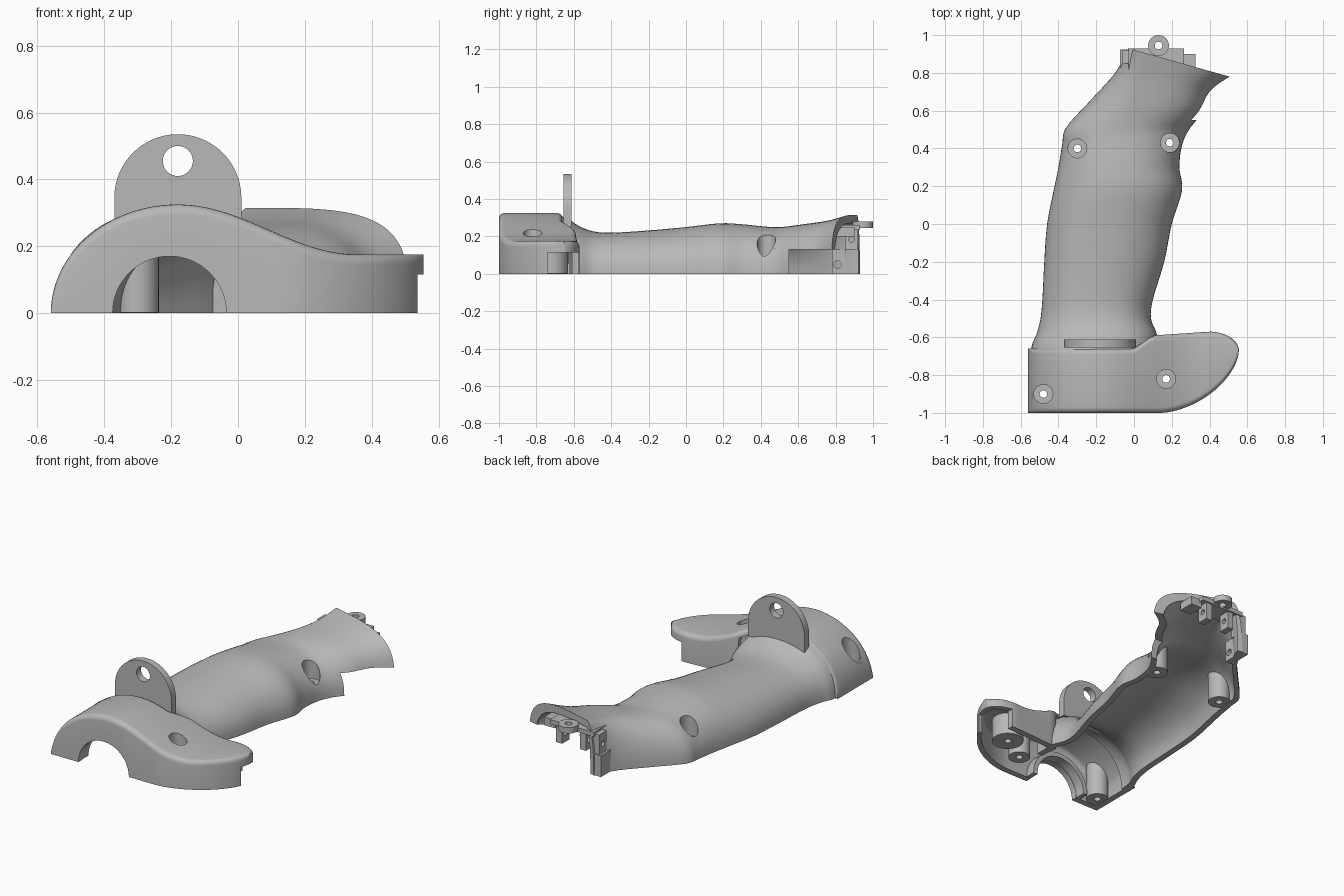
import bpy, bmesh, math
from mathutils import Vector, Matrix

cube = bpy.data.objects.get("Cube")
if cube:
    bpy.data.objects.remove(cube, do_unlink=True)

grey = bpy.data.materials.new("light grey plastic")
grey.use_nodes = True
grey.diffuse_color = (0.48, 0.48, 0.48, 1)
grey.node_tree.nodes["Principled BSDF"].inputs["Base Color"].default_value = grey.diffuse_color
parts = []
WALL = 0.038


def finish(name, bm):
    bmesh.ops.recalc_face_normals(bm, faces=bm.faces)
    mesh = bpy.data.meshes.new(name)
    bm.to_mesh(mesh)
    bm.free()
    obj = bpy.data.objects.new(name, mesh)
    bpy.context.collection.objects.link(obj)
    return obj


def loft(name, rings):
    """Closed solid skinned through equal rings of points."""
    bm = bmesh.new()
    rows = [[bm.verts.new(p) for p in ring] for ring in rings]
    n = len(rows[0])
    for a, b in zip(rows, rows[1:]):
        for i in range(n):
            j = (i + 1) % n
            bm.faces.new((a[i], a[j], b[j], b[i]))
    bm.faces.new(rows[0])
    bm.faces.new(rows[-1])
    return finish(name, bm)


def box(name, low, high):
    low, high = Vector(low), Vector(high)
    bm = bmesh.new()
    bmesh.ops.create_cube(bm, size=1)
    for v in bm.verts:
        v.co = (low + high) / 2 + v.co * (high - low)
    return finish(name, bm)


def cylinder(name, center, radius, length, axis="Z", sides=40):
    turn = {"Z": Matrix(), "Y": Matrix.Rotation(math.pi / 2, 4, "X"),
            "X": Matrix.Rotation(math.pi / 2, 4, "Y")}[axis]
    bm = bmesh.new()
    bmesh.ops.create_cone(bm, cap_ends=True, segments=sides, radius1=radius, radius2=radius,
                          depth=length, matrix=Matrix.Translation(center) @ turn)
    return finish(name, bm)


def combine(obj, tool, operation="DIFFERENCE"):
    """Apply a boolean with a temporary tool, then drop the tool."""
    mod = obj.modifiers.new("cut", "BOOLEAN")
    mod.operation, mod.solver, mod.object = operation, "EXACT", tool
    graph = bpy.context.evaluated_depsgraph_get()
    mesh = bpy.data.meshes.new_from_object(obj.evaluated_get(graph))
    obj.modifiers.clear()
    obj.data = mesh
    bpy.data.objects.remove(tool, do_unlink=True)


# --- Base foot with side spur: rounded sections swept along x
def foot_height(x):
    if x < -0.18:
        return 0.325 * math.sqrt(max(0, 1 - ((x + 0.18) / 0.38) ** 2))
    return 0.25 + 0.075 * math.cos(math.pi * min(1, (x + 0.18) / 0.54))


def foot_front(x):
    u = min(1, max(0, (x - 0.14) / 0.415))
    return -0.67 - 0.33 * (1 - u ** 1.7) ** (1 / 1.7)


def foot_back(x):
    if x < 0.1:
        return -0.66 + 0.07 * max(0, x / 0.1)
    u = min(1, max(0, (x - 0.4) / 0.155))
    return -0.59 + 0.02 * min(1, (x - 0.1) / 0.3) - 0.1 * (1 - math.sqrt(1 - u * u))


def foot_solid(name, t=0):
    rings = []
    for i in range(61):
        x = -0.0025 - (0.5575 - t) * math.cos(math.pi * i / 60)
        h = max(0.01, foot_height(x) - t)
        front = foot_front(x) + t
        back = -0.5 if t and x < 0.06 else foot_back(x) - t
        back = max(back, front + 0.02)
        r = min(0.03, h / 2, (back - front) * 0.45)
        floor = -0.05 if t else 0
        ring = [Vector((x, front, floor))]
        for y, start in ((front + r, math.pi), (back - r, math.pi / 2)):
            for k in range(6):
                a = start - math.pi / 2 * k / 5
                ring.append(Vector((x, y + r * math.cos(a), h - r + r * math.sin(a))))
        ring.append(Vector((x, back, floor)))
        rings.append(ring)
    return loft(name, rings)


# --- Grip: y, left edge, right edge, crest x, height
STATIONS = [
    (-.72, -.55, .12, -.18, .318), (-.64, -.54, .12, -.18, .3), (-.58, -.515, .12, -.18, .26),
    (-.5, -.495, .09, -.19, .228), (-.4, -.485, .1, -.19, .22), (-.2, -.475, .16, -.16, .232),
    (0, -.46, .2, -.12, .25), (.18, -.425, .255, -.08, .27), (.3, -.4, .24, -.07, .265),
    (.42, -.38, .255, -.05, .253), (.51, -.36, .295, -.04, .25), (.65, -.235, .36, 0, .265),
    (.8, -.1, .41, .02, .285), (.93, -.03, .51, .03, .315)]


def smooth_rows(rows, steps=4):
    out = []
    for i in range(len(rows) - 1):
        p = [Vector(rows[min(max(i + k, 0), len(rows) - 1)]) for k in (-1, 0, 1, 2)]
        for s in range(steps):
            t = s / steps
            out.append(p[1] + (p[2] - p[0]) * t / 2
                       + (p[0] * 2 - p[1] * 5 + p[2] * 4 - p[3]) * t * t / 2
                       + (p[1] * 3 - p[0] - p[2] * 3 + p[3]) * t ** 3 / 2)
    return out + [Vector(rows[-1])]


def grip_solid(name, t=0):
    rings = []
    rows = smooth_rows(STATIONS)
    for i, (y, left, right, crest, h) in enumerate(rows):
        flare = min(1, max(0, (y - 0.5) / 0.43))
        left, right, h = left + t, right - t, h - t
        if t and i in (0, len(rows) - 1):
            y += 0.1 if i else -0.1
        ring = []
        for k in range(33):
            a = math.pi * (1 - k / 32)
            c, s = math.cos(a), max(0, math.sin(a))
            power = 2 / (2.2 + 1.6 * flare * (c > 0))
            reach = (right - crest) if c > 0 else (crest - left)
            x = crest + math.copysign(abs(c) ** power, c) * reach
            z = 0 if k in (0, 32) else h * s ** power
            ring.append(Vector((x, y - 0.28 * flare * (x - left), z)))
        if t:
            ring += [ring[-1] - Vector((0, 0, 0.05)), ring[0] - Vector((0, 0, 0.05))]
        rings.append(ring)
    return loft(name, rings)


foot = foot_solid("base_foot")
combine(foot, foot_solid("foot_cavity", WALL))
combine(foot, cylinder("arch", (-0.205, -1, 0), 0.17, 0.3, "Y", 64))
combine(foot, box("spur_notch", (0.43, -0.74, -0.1), (0.7, -0.5, 0.115)))
grip = grip_solid("grip_shell")
combine(grip, grip_solid("grip_cavity", WALL))
combine(grip, box("flare_relief", (0.12, 0.55, -0.1), (0.9, 1.1, 0.13)))
parts += [foot, grip]

# --- Screw posts with counterbored holes
for x, y, shell, solid in ((-0.3, 0.4, grip, grip_solid), (0.19, 0.43, grip, grip_solid),
                           (-0.48, -0.9, foot, foot_solid), (0.17, -0.82, foot, foot_solid)):
    post = cylinder("screw_post", (x, y, 0.202), 0.063, 0.4)
    combine(post, solid("envelope"), "INTERSECT")
    for part in (post, shell):
        combine(part, cylinder("bore", (x, y, 0.34), 0.05, 0.5))
        combine(part, cylinder("hole", (x, y, 0.1), 0.02, 0.5, sides=24))
    parts.append(post)

# --- Solid boss under the spur
boss = cylinder("spur_boss", (0.34, -0.72, 0.081), 0.09, 0.158)
combine(boss, cylinder("hole", (0.34, -0.72, 0), 0.02, 0.2, sides=24))
parts.append(boss)

# --- Collar behind the arch opening
collar = []
for i in range(33):
    a = math.pi * i / 32
    collar.append([Vector((-0.205 + r * math.cos(a), y, 0.001 + r * math.sin(a)))
                   for r, y in ((0.172, -0.97), (0.2, -0.97), (0.2, -0.9), (0.172, -0.9))])
parts.append(loft("arch_collar", collar))

# --- Upright hanging lug
outline = [(0.01, 0.25)] + [(-0.18 + 0.19 * math.cos(math.pi * i / 40),
                             0.345 + 0.19 * math.sin(math.pi * i / 40)) for i in range(41)]
outline.append((-0.37, 0.25))
lug = loft("hanging_lug", [[Vector((x, y, z)) for x, z in outline] for y in (-0.655, -0.612)])
combine(lug, cylinder("eye", (-0.18, -0.63, 0.455), 0.045, 0.3, "Y"))
parts.append(lug)

# --- Rear mounting brackets
wall = box("rear_side_plate", (-0.075, 0.78, 0), (-0.03, 0.925, 0.13))
combine(wall, cylinder("hole", (-0.05, 0.81, 0.05), 0.02, 0.3, "X", 24))
tab = box("rear_upper_tab", (-0.06, 0.85, 0.12), (-0.015, 0.92, 0.25))
combine(tab, cylinder("hole", (-0.05, 0.885, 0.185), 0.016, 0.3, "X", 24))
bridge = box("rear_bridge", (-0.03, 0.8, 0.235), (0.265, 0.93, 0.262))
ring = cylinder("rear_ring", (0.13, 0.945, 0.262), 0.055, 0.036)
for part in (bridge, ring):
    combine(part, cylinder("hole", (0.13, 0.945, 0.26), 0.02, 0.3, sides=24))
parts += [wall, tab, bridge, ring, box("rear_stop", (0.25, 0.8, 0.2), (0.325, 0.9, 0.25))]
for x in (0.05, 0.21):
    leg = box("rear_leg", (x - 0.02, 0.85, 0.13), (x + 0.02, 0.92, 0.24))
    combine(leg, cylinder("hole", (x, 0.885, 0.185), 0.016, 0.3, "X", 24))
    parts.append(leg)

# --- Colour and shading
bpy.ops.object.select_all(action="DESELECT")
for obj in parts:
    obj.data.materials.clear()
    obj.data.materials.append(grey)
    for face in obj.data.polygons:
        face.material_index = 0
    obj.select_set(True)
bpy.context.view_layer.objects.active = grip
bpy.ops.object.shade_smooth_by_angle(angle=math.radians(32))
